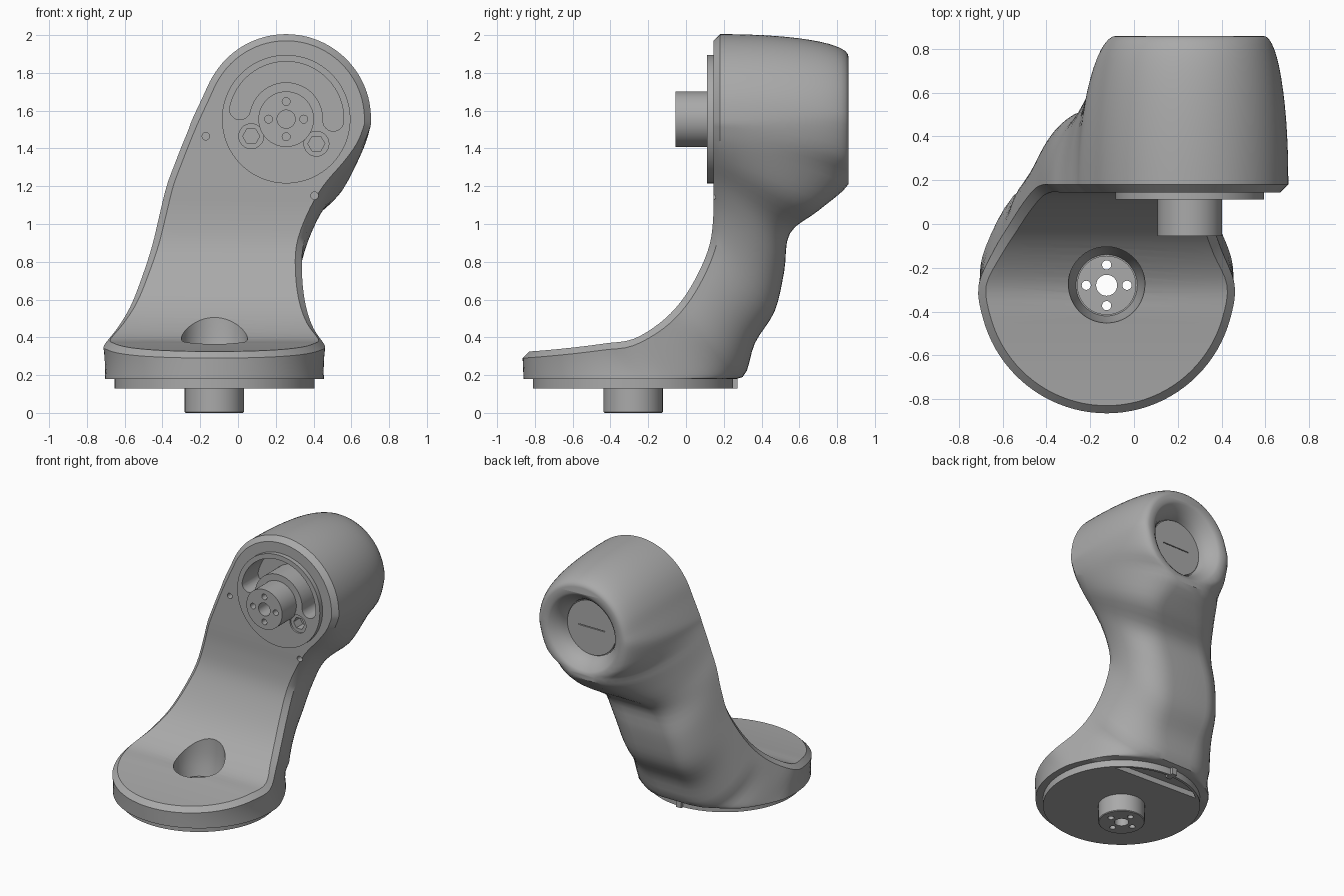
import bpy, bmesh
from math import sin, cos, pi, radians

if "Cube" in bpy.data.objects:
    bpy.data.objects.remove(bpy.data.objects["Cube"])

grey = bpy.data.materials.new("matte grey")
grey.use_nodes = True
grey.diffuse_color = (0.4, 0.4, 0.4, 1)
grey.node_tree.nodes["Principled BSDF"].inputs["Base Color"].default_value = (0.4, 0.4, 0.4, 1)

BASE = (-0.125, -0.28)    # base disc centre, x and y
HEAD = (0.255, 1.555)     # head centre, x and z
RIM = 0.035               # chamfer around the front face
LEAN = radians(25)        # tilt of the straight left edge below the head


def finish(name, bm):
    bmesh.ops.remove_doubles(bm, verts=bm.verts[:], dist=1e-5)
    bmesh.ops.recalc_face_normals(bm, faces=bm.faces[:])
    mesh = bpy.data.meshes.new(name)
    bm.to_mesh(mesh)
    bm.free()
    mesh.materials.append(grey)
    obj = bpy.data.objects.new(name, mesh)
    bpy.context.collection.objects.link(obj)
    return obj


def skin(name, rings, caps=True):
    """Join equal closed rings of points into a surface."""
    bm = bmesh.new()
    rows = [[bm.verts.new(p) for p in ring] for ring in rings]
    n = len(rows[0])
    for a, b in zip(rows, rows[1:]):
        for i in range(n):
            j = (i + 1) % n
            bm.faces.new((a[i], a[j], b[j], b[i]))
    if caps:
        bm.faces.new(rows[0])
        bm.faces.new(rows[-1])
    return finish(name, bm)


def prism(name, points, h0, h1, axis):
    return skin(name, [[(u, w, h) if axis == "z" else (u, h, w) for u, w in points]
                       for h in (h0, h1)])


def arc(centre, r, a0, a1, step):
    return [(centre[0] + r * cos(radians(a)), centre[1] + r * sin(radians(a)))
            for a in range(a0, a1, step)]


def turned(name, centre, profile, axis, seg=64):
    """Turn (radius, height) pairs about a z or y axis."""
    rings = []
    for r, h in profile:
        circle = [(centre[0] + r * cos(2 * pi * i / seg), centre[1] + r * sin(2 * pi * i / seg))
                  for i in range(seg)]
        rings.append([(u, w, h) if axis == "z" else (u, h, w) for u, w in circle])
    return skin(name, rings)


def select(obj):
    bpy.ops.object.select_all(action="DESELECT")
    obj.select_set(True)
    bpy.context.view_layer.objects.active = obj


def cut(targets, cutters):
    for obj in targets:
        select(obj)
        for c in cutters:
            mod = obj.modifiers.new("cut", "BOOLEAN")
            mod.operation, mod.solver, mod.object = "DIFFERENCE", "EXACT", c
            bpy.ops.object.modifier_apply(modifier=mod.name)
    for c in cutters:
        bpy.data.objects.remove(c)


def bolt_holes(centre, h0, h1, axis):
    holes = [turned("hole", centre, [(0.048, h0), (0.048, h1)], axis, 32)]
    for c in arc(centre, 0.093, 0, 360, 90):
        holes.append(turned("hole", c, [(0.021, h0), (0.021, h1)], axis, 20))
    return holes


# Body rows: inset front edge, outer rim edge, back edge (each y, z, left, right), then
# the wall type: -1 straight base wall, 0 rounded limb, 1 domed head
rows = []
for k in range(7):        # base disc, front tip to middle
    a = radians(15 * k)
    b = a * 1.2
    row = []
    for r, drop in ((0.585 - RIM, 0), (0.585, RIM)):
        y = BASE[1] - r * cos(a)
        t = BASE[1] - (0.585 - RIM) * cos(a) + 0.83
        row += [y, 0.325 + 0.07 * t + 0.09 * t * t - drop, BASE[0] - r * sin(a), BASE[0] + r * sin(a)]
    row += [BASE[1] - 0.58 * cos(b), 0.18, BASE[0] - 0.58 * sin(b), BASE[0] + 0.58 * sin(b), -1]
    rows.append(row)

# Limb: front y, z, slope, left, right, then back y, z, left, right, wall type
limb = [
    (-.14, .475, 36, -.64, .40, .14, .18, -.53, .28, -.5),
    (-.03, .585, 50, -.57, .36, .30, .19, -.24, -.01, 0),
    (.06, .73, 62, -.51, .34, .365, .37, -.23, .02, 0),
    (.125, .89, 78, -.455, .345, .47, .54, -.23, .05, 0),
    (.145, 1.05, 90, -.415, .40, .52, .75, -.19, .09, 0),
    (.145, 1.2, 90, -.378, .485, .55, .95, -.10, .18, 0),
    (.145, 1.33, 90, -.33, .595, .70, 1.07, .05, .33, 0),
    (.145, 1.42, 90, -.295, .66, .86, 1.21, .18, .33, .1),
    (.145, 1.5, 90, -.262, .695, .86, 1.33, 0, .51, .5),
]
for y, z, slope, l, r, *back in limb:
    s = radians(slope)
    rows.append([y, z, l + RIM, r - RIM, y + RIM * sin(s), z - RIM * cos(s), l, r] + back)

for k in range(6, -1, -1):    # head, middle to top tip
    a = radians(15 * k)
    b = a * 1.07
    row = []
    for r, y in ((0.45 - RIM, 0.145), (0.45, 0.145 + RIM)):
        left = (r - r * cos(a) * sin(LEAN)) / cos(LEAN) if k > 4 else r * sin(a)
        row += [y, HEAD[1] + r * cos(a), HEAD[0] - left, HEAD[0] + r * sin(a)]
    rows.append(row + [0.86, HEAD[1] + 0.33 * cos(b), HEAD[0] - 0.33 * sin(b),
                       HEAD[0] + 0.33 * sin(b), 1])


def swapped(row):
    r = list(row)
    for i in (2, 6, 10):
        r[i], r[i + 1] = r[i + 1], r[i]
    return r


def spline(a, b, c, d, t):
    return b + 0.5 * t * (c - a + t * (2 * a - 5 * b + 4 * c - d + t * (3 * (b - c) + d - a)))


def section(row, layers=14):
    y0, z0, l0, r0, y1, z1, l1, r1, yq, zq, lq, rq, kind = row
    yq, zq = min(yq, 0.86), max(zq, 0.18)
    head, wall = min(1, max(0, kind)), min(1, max(0, -kind))
    left, right = [(l0, y0, z0)], [(r0, y0, z0)]
    for j in range(layers + 1):
        v = sin(pi / 2 * j / layers)
        g = max(0, 1 - v ** 2.15) ** (1 / 2.15)
        w = g + wall * (1 - v - g)
        y = y1 + (yq - y1) * v
        z = zq + (z1 - zq) * (head * g + (1 - head) * (1 - v))
        left.append((lq + (l1 - lq) * w, y, z))
        right.append((rq + (r1 - rq) * w, y, z))
    return left + right[::-1]


ext = [swapped(rows[1])] + rows + [swapped(rows[-2])]
rings = []
for i in range(1, len(ext) - 2):
    for t in (0, 0.25, 0.5, 0.75):
        rings.append(section([spline(*q, t) for q in zip(*ext[i - 1:i + 3])]))
rings.append(section(rows[-1]))
body = skin("arm_body", rings, caps=False)

# Base plate, stop pin, hub and lower shaft
base_plate = turned("base_plate", BASE, [(0.53, 0.13), (0.53, 0.185)], "z", 96)
stop_pin = prism("stop_pin", [(-.15, .2), (-.11, .2), (-.11, .272), (-.15, .272)], 0.13, 0.2, "z")
hub = turned("base_hub", BASE, [(0.135, 0.14), (0.135, 0.235)], "z")
lower_shaft = turned("lower_shaft", BASE, [(0.152, 0), (0.157, 0.005), (0.157, 0.14)], "z")
cut([body], [turned("recess", BASE, [(0.14, 0.2), (0.165, 0.3), (0.176, 0.4), (0.176, 0.9)], "z")])
cut([base_plate], [prism("pocket", arc(BASE, 0.512, 45, 132, 6), 0.1, 0.17, "z")])
cut([body, base_plate, hub, lower_shaft], bolt_holes(BASE, -0.1, 0.5, "z"))

# Front plate and upper shaft
front_plate = turned("front_plate", HEAD, [(0.34, 0.112), (0.34, 0.16)], "y", 96)
upper_shaft = turned("upper_shaft", HEAD, [(0.147, -0.055), (0.147, 0.14)], "y")

# Curved slot with round ends
start, end = arc(HEAD, 0.25, -2, 169, 170)
slot = (arc(HEAD, 0.305, -2, 169, 5) + arc(end, 0.055, 183, 348, 15)
        + arc(HEAD, 0.195, -2, 169, 5)[::-1] + arc(start, 0.055, 193, 358, 15))
cut([body, front_plate], [prism("slot", slot, 0.05, 0.3, "y")])

# Hexagonal nut pockets and small screw holes
for c in ((0.07, 1.465), (0.415, 1.425)):
    cut([front_plate], [turned("seat", c, [(0.066, 0.08), (0.066, 0.125)], "y", 32)])
    cut([body, front_plate], [turned("hex", c, [(0.045, 0.08), (0.045, 0.2)], "y", 6)])
for c in ((-0.17, 1.465), (0.405, 1.15)):
    cut([body], [turned("screw_hole", c, [(0.02, 0.1), (0.02, 0.19)], "y", 20)])
cut([upper_shaft], bolt_holes(HEAD, -0.1, 0.08, "y"))

# Rear bowl with a slotted cap at its floor
rear = (HEAD[0], 1.545)
cut([body], [turned("bowl", rear, [(0.205, 0.735), (0.212, 0.765), (0.228, 0.795),
                                   (0.25, 0.825), (0.278, 0.85), (0.31, 0.87)], "y")])
cap = turned("rear_cap", rear, [(0.2, 0.7), (0.2, 0.745)], "y")
slit = [(rear[0] + sx * 0.11, rear[1] + sz * 0.003) for sx, sz in ((-1, -1), (1, -1), (1, 1), (-1, 1))]
cut([cap], [prism("slit", slit, 0.73, 0.8, "y")])

for obj in (body, base_plate, hub, lower_shaft, front_plate, upper_shaft, cap):
    select(obj)
    bpy.ops.object.shade_smooth_by_angle(angle=radians(35))
